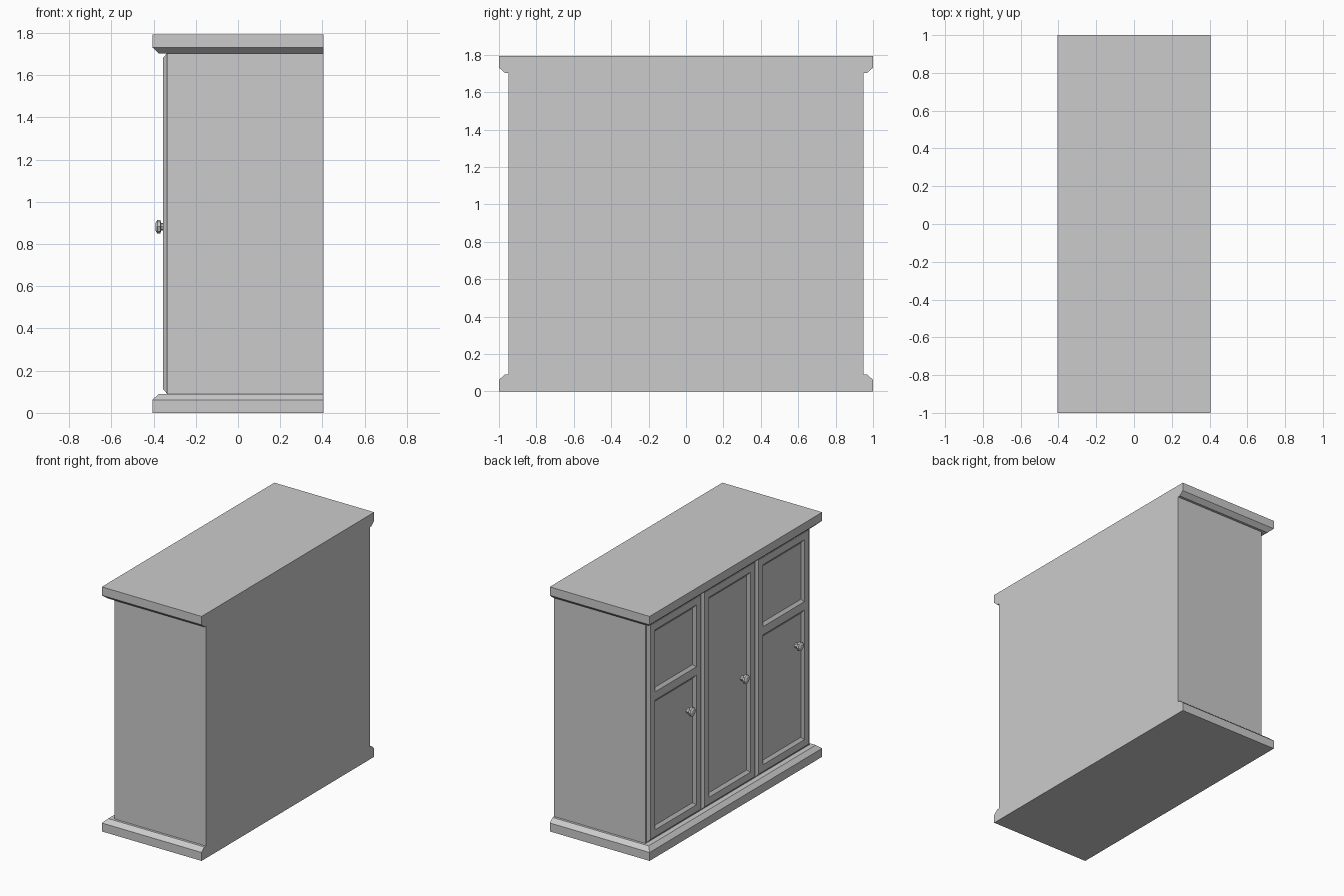
import bpy, bmesh
from math import cos, sin, tau

if "Cube" in bpy.data.objects:
    bpy.data.objects.remove(bpy.data.objects["Cube"])

BACK, BODY, FRONT = 0.405, -0.337, -0.355   # x of back, carcass face, door face
HEIGHT = 1.793


def finish(name, bm):
    bmesh.ops.recalc_face_normals(bm, faces=bm.faces)
    mesh = bpy.data.meshes.new(name)
    bm.to_mesh(mesh)
    bm.free()
    obj = bpy.data.objects.new(name, mesh)
    bpy.context.collection.objects.link(obj)
    return obj


def loft(name, rings):
    """Skin a stack of point rings and cap both ends."""
    bm = bmesh.new()
    loops = [[bm.verts.new(p) for p in ring] for ring in rings]
    n = len(loops[0])
    for a, b in zip(loops, loops[1:]):
        for i in range(n):
            bm.faces.new((a[i], a[(i + 1) % n], b[(i + 1) % n], b[i]))
    bm.faces.new(loops[0])
    bm.faces.new(loops[-1])
    return finish(name, bm)


def rect(front, half, z):
    return [(front, -half, z), (BACK, -half, z), (BACK, half, z), (front, half, z)]


def door(name, yc, rows):
    """Chamfered door slab; rows alternate rail, panel, rail ... upwards."""
    ys = [yc + o for o in (-0.293, -0.24, 0.24, 0.293)]
    bm = bmesh.new()
    grid = [[bm.verts.new((FRONT, y, z)) for z in rows] for y in ys]
    panels = []
    for i in range(3):
        for j in range(len(rows) - 1):
            f = bm.faces.new((grid[i][j], grid[i][j + 1], grid[i + 1][j + 1], grid[i + 1][j]))
            if i == 1 and j % 2 == 1:
                panels.append(f)
    bm.normal_update()
    rim = [e for e in bm.edges if e.is_boundary]
    # sunken panels with sloped borders
    bmesh.ops.inset_individual(bm, faces=panels, thickness=0.03, depth=-0.016)
    # chamfered outer edge running back to the carcass
    new = bmesh.ops.extrude_edge_only(bm, edges=rim)["geom"]
    for v in (g for g in new if isinstance(g, bmesh.types.BMVert)):
        if abs(v.co.y - yc) > 0.29:
            v.co.y += 0.02 if v.co.y > yc else -0.02
        if v.co.z in (min(rows), max(rows)) or abs(v.co.z - rows[0]) < 1e-4 or abs(v.co.z - rows[-1]) < 1e-4:
            v.co.z += 0.02 if v.co.z > 0.9 else -0.02
        v.co.x = BODY
    bmesh.ops.holes_fill(bm, edges=[e for e in bm.edges if e.is_boundary])
    finish(name, bm)


# carcass, base and cornice, all flush at the back
loft("carcass", [rect(BODY, 0.95, 0.08), rect(BODY, 0.95, HEIGHT - 0.08)])
steps = [(-0.405, 1.0, 0.0), (-0.405, 1.0, 0.062), (-0.375, 0.968, 0.09)]
loft("base_moulding", [rect(*s) for s in steps])
loft("top_moulding", [rect(f, h, HEIGHT - z) for f, h, z in steps])

# three doors, outer ones with two panels, each with a knob
tall = [0.112, 0.163, 1.63, 1.683]
split = [0.112, 0.163, 1.115, 1.175, 1.63, 1.683]
knob_profile = [(-0.335, 0.018), (-0.364, 0.018), (-0.368, 0.033),
                (-0.382, 0.033), (-0.390, 0.02)]
for side, yc, rows in (("left", 0.627, split), ("middle", 0.0, tall), ("right", -0.627, split)):
    door(side + "_door", yc, rows)
    loft(side + "_knob", [[(x, yc - 0.16 + r * cos(tau * i / 8), 0.882 + r * sin(tau * i / 8))
                           for i in range(8)] for x, r in knob_profile])
